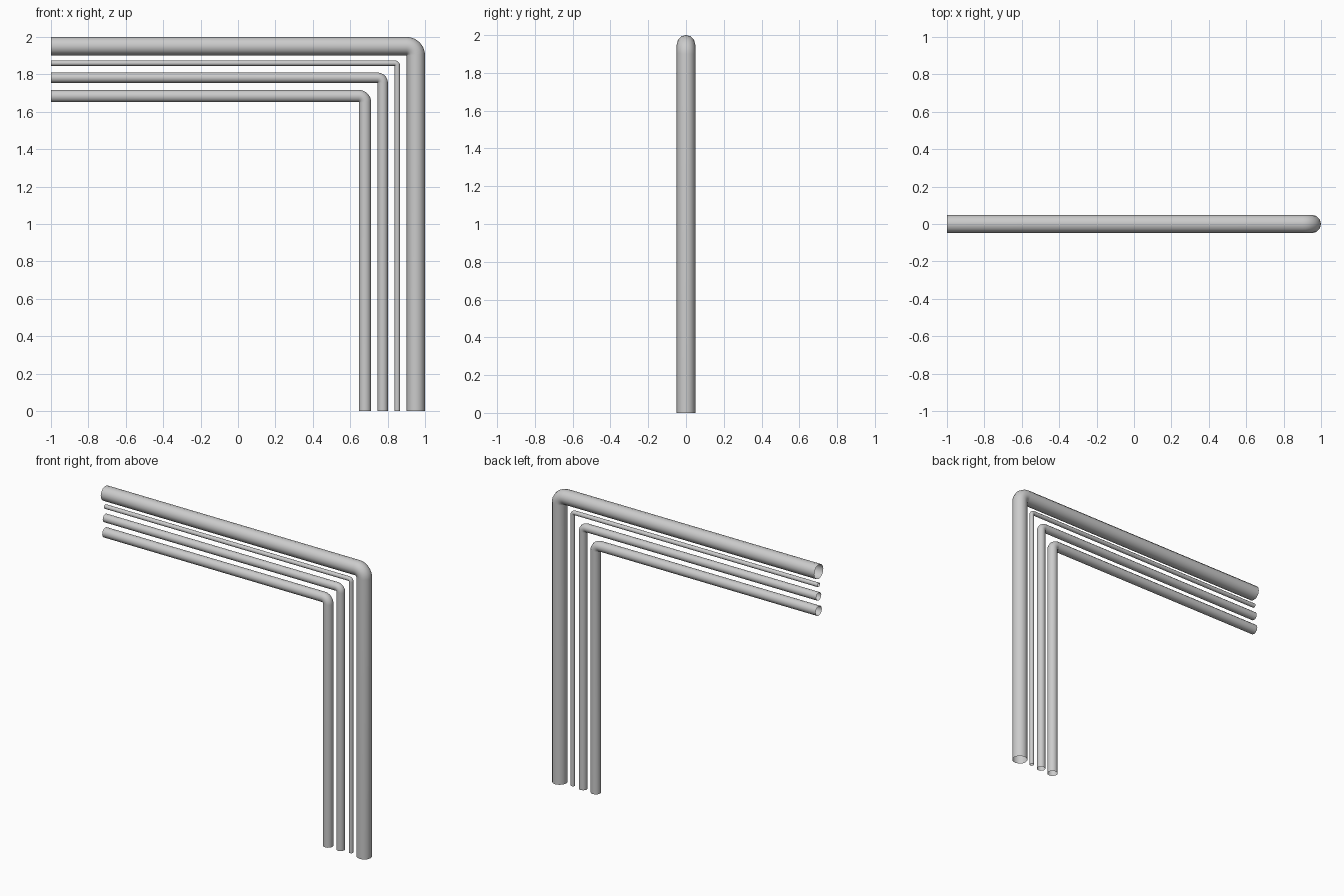
import bpy, bmesh, math
from mathutils import Vector

if "Cube" in bpy.data.objects:
    bpy.data.objects.remove(bpy.data.objects["Cube"])

SIDES = 12
BEND_STEPS = 8

grey = bpy.data.materials.new("light_grey")
grey.diffuse_color = (0.6, 0.6, 0.6, 1)
grey.use_nodes = True
grey.node_tree.nodes["Principled BSDF"].inputs["Base Color"].default_value = grey.diffuse_color


def elbow_pipe(name, cx, cz, r):
    """Open-ended pipe: along x at height cz, tight bend, then down at x = cx."""
    bend = r * 1.02
    # path stations: (position, outward direction in the xz plane)
    path = [(Vector((-1, 0, cz)), Vector((0, 0, 1)))]
    for i in range(BEND_STEPS + 1):
        a = math.pi / 2 * (1 - i / BEND_STEPS)
        out = Vector((math.cos(a), 0, math.sin(a)))
        path.append((Vector((cx - bend, 0, cz - bend)) + out * bend, out))
    path.append((Vector((cx, 0, 0)), Vector((1, 0, 0))))

    bm = bmesh.new()
    rings = []
    for pos, out in path:
        ring = []
        for k in range(SIDES):
            t = 2 * math.pi * k / SIDES
            ring.append(bm.verts.new(pos + r * (out * math.cos(t) + Vector((0, math.sin(t), 0)))))
        rings.append(ring)
    for a, b in zip(rings, rings[1:]):
        for k in range(SIDES):
            n = (k + 1) % SIDES
            f = bm.faces.new((a[k], b[k], b[n], a[n]))
            f.smooth = True
    bmesh.ops.recalc_face_normals(bm, faces=bm.faces)
    # make sure the shell faces outwards
    bm.normal_update()
    f = bm.faces[0]
    if f.normal.dot(f.calc_center_median() - (path[0][0] + path[1][0]) / 2) < 0:
        bmesh.ops.reverse_faces(bm, faces=bm.faces)
    mesh = bpy.data.meshes.new(name)
    bm.to_mesh(mesh)
    bm.free()
    mesh.materials.append(grey)
    bpy.context.collection.objects.link(bpy.data.objects.new(name, mesh))


# four nested pipes, outermost first
elbow_pipe("large_pipe", 0.951, 1.951, 0.049)
elbow_pipe("thin_pipe", 0.852, 1.860, 0.0145)
elbow_pipe("small_pipe", 0.774, 1.782, 0.0275)
elbow_pipe("medium_pipe", 0.679, 1.684, 0.033)
